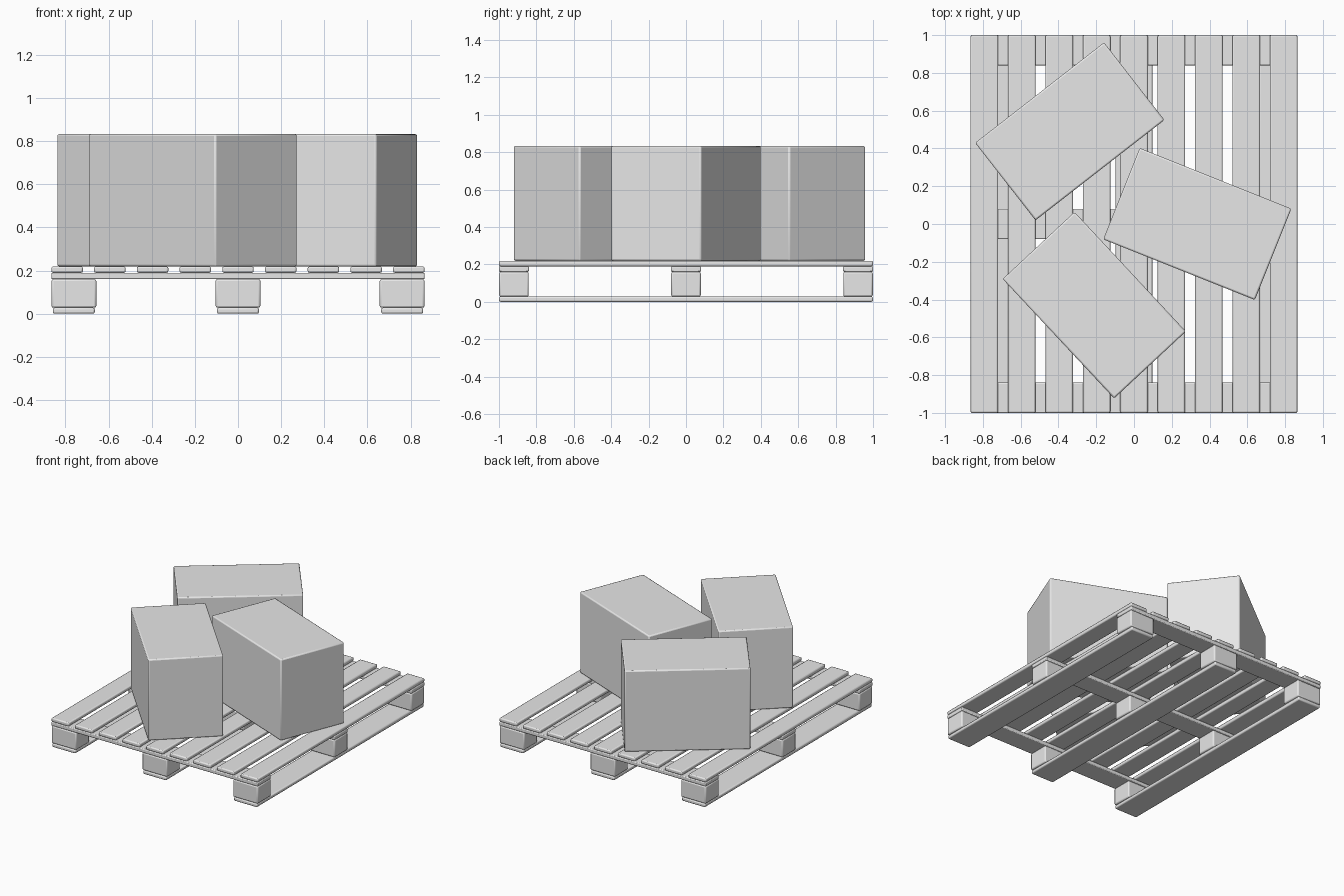
import bpy
from math import radians

cube = bpy.data.objects.get("Cube")
if cube:
    bpy.data.objects.remove(cube, do_unlink=True)

grey = bpy.data.materials.new("light grey")
grey.use_nodes = True
colour = (0.8, 0.8, 0.8, 1)
grey.diffuse_color = colour
grey.node_tree.nodes["Principled BSDF"].inputs["Base Color"].default_value = colour


def block(name, x, y, bottom, top, size, bevel, angle=0):
    """Rounded box between two heights, turned about z."""
    bpy.ops.mesh.primitive_cube_add(size=1, location=(x, y, (bottom + top) / 2))
    obj = bpy.context.object
    obj.name = name
    obj.scale = (size[0], size[1], top - bottom)
    bpy.ops.object.transform_apply(location=False, rotation=False, scale=True)
    obj.rotation_euler.z = radians(angle)
    mod = obj.modifiers.new("rounded edges", "BEVEL")
    mod.width = bevel
    mod.segments = 2
    obj.data.materials.append(grey)
    bpy.ops.object.shade_smooth_by_angle(angle=radians(35))
    return obj


HALF_WIDTH = 0.865

# Top deck planks
for i in range(-4, 5):
    block(f"deck_plank_{i + 5}", i * 0.198, 0, 0.19, 0.219, (0.146, 2), 0.008)

# Cross boards under the deck
rows = {"front": -0.92, "middle": 0, "back": 0.92}
for row, y in rows.items():
    block(f"cross_board_{row}", 0, y, 0.16, 0.19, (2 * HALF_WIDTH, 0.16), 0.006)

# Bottom runners and spacer blocks
for side, x in {"right": -0.761, "centre": 0, "left": 0.761}.items():
    block(f"runner_{side}", x, 0, 0, 0.028, (0.194, 2), 0.008)
    for row, y in rows.items():
        block(f"spacer_{row}_{side}", x, y, 0.028, 0.16, (0.208, 0.158), 0.009)

# Cardboard boxes standing on the deck
boxes = {
    "box_back": (-0.34, 0.49, 37.9),
    "box_left": (0.335, 0.0, -21.8),
    "box_front": (-0.21, -0.43, -47.0),
}
for name, (x, y, angle) in boxes.items():
    block(name, x, y, 0.219, 0.833, (0.865, 0.52), 0.009, angle)
